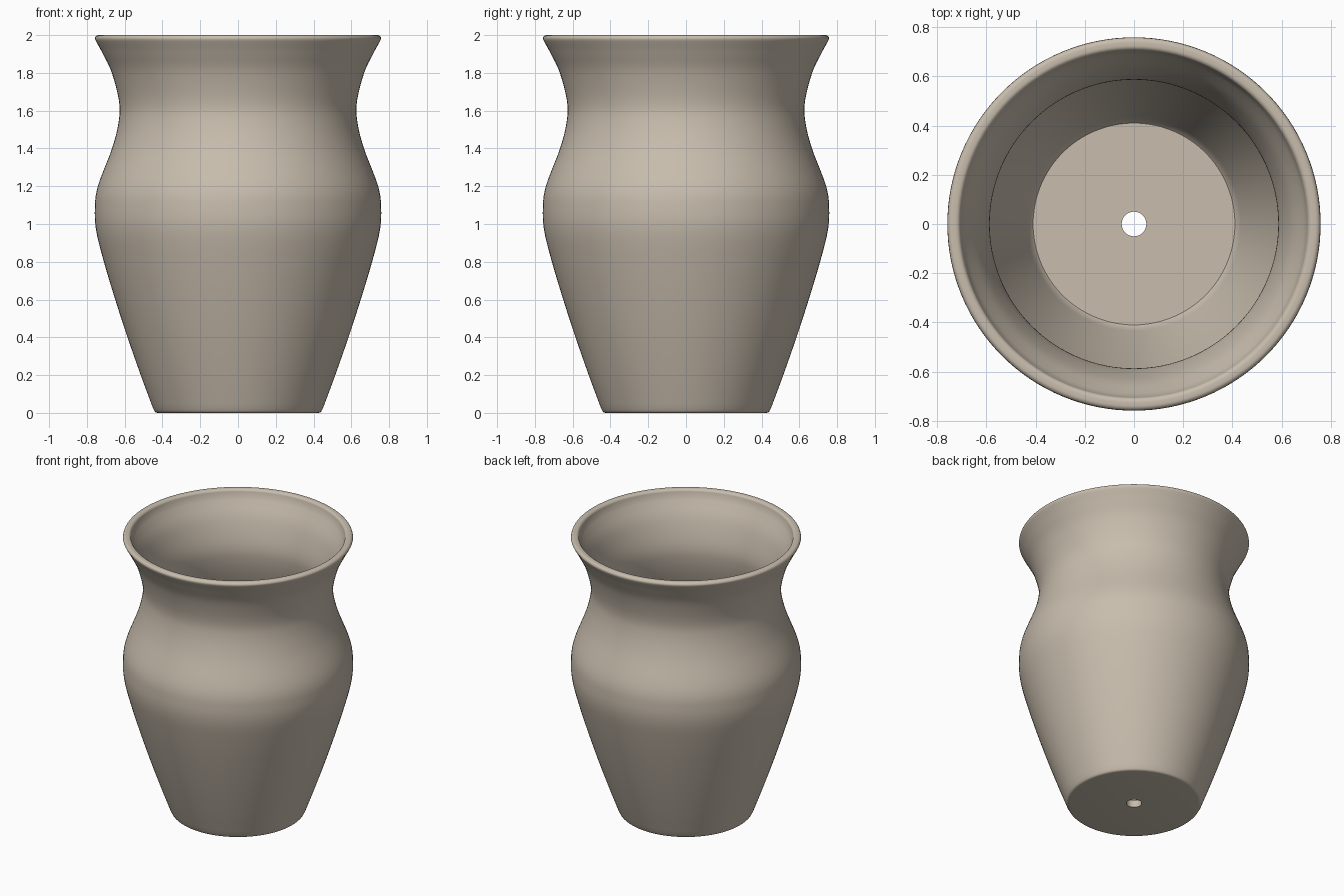
import bpy, bmesh, math
from mathutils import Vector

cube = bpy.data.objects.get("Cube")
if cube:
    bpy.data.objects.remove(cube, do_unlink=True)

SEGMENTS = 128
WALL = 0.04
FLOOR = 0.05
HOLE = 0.05

clay = bpy.data.materials.new("warm_stone_clay")
clay.use_nodes = True
colour = (0.58, 0.51, 0.42, 1)
clay.diffuse_color = colour
clay.node_tree.nodes["Principled BSDF"].inputs["Base Color"].default_value = colour


def smooth_curve(points, steps=6):
    """Catmull-Rom curve through the points."""
    pts = [Vector(p) for p in points]
    pts = [2 * pts[0] - pts[1]] + pts + [2 * pts[-1] - pts[-2]]
    out = []
    for a, b, c, d in zip(pts, pts[1:], pts[2:], pts[3:]):
        for i in range(steps):
            t = i / steps
            out.append(0.5 * (2 * b + (c - a) * t + (2 * a - 5 * b + 4 * c - d) * t**2
                              + (3 * b - a - 3 * c + d) * t**3))
    return out + [pts[-2]]


def arc(cx, cz, r, start, end, steps=6):
    angles = [math.radians(start + (end - start) * i / steps) for i in range(steps + 1)]
    return [Vector((cx + r * math.cos(a), cz + r * math.sin(a))) for a in angles]


# Outer wall: tapered foot, full shoulder, pinched neck, flared mouth
outer = smooth_curve([(0.45, 0.025), (0.515, 0.2), (0.585, 0.4), (0.65, 0.6), (0.71, 0.8),
                      (0.75, 0.96), (0.758, 1.08), (0.742, 1.2), (0.667, 1.4),
                      (0.632, 1.54), (0.63, 1.65), (0.668, 1.8), (0.715, 1.9), (0.752, 1.968)])

# Inner wall: the outer wall moved inwards along its normal
inner = []
for i, p in enumerate(outer):
    along = (outer[min(i + 1, len(outer) - 1)] - outer[max(i - 1, 0)]).normalized()
    q = p + WALL * Vector((-along.y, along.x))
    if FLOOR + 0.02 < q.y < 1.955:
        inner.append(q)
inner.reverse()

# Closed section: hole, underside, outer wall, rounded rim, inner wall, floor
section = [Vector((HOLE, FLOOR)), Vector((HOLE, 0))]
section += arc(0.425, 0.02, 0.02, -90, -20, 4)
section += outer
section += arc(0.738, 1.98, 0.02, 0, 90) + arc(0.725, 1.98, 0.02, 90, 180)
section += inner
section += [Vector((0.421, FLOOR + 0.012)), Vector((0.41, FLOOR))]

# Turn the section about the vertical axis
bm = bmesh.new()
rings = []
for s in range(SEGMENTS):
    a = 2 * math.pi * s / SEGMENTS
    rings.append([bm.verts.new((p.x * math.cos(a), p.x * math.sin(a), p.y)) for p in section])
for s in range(SEGMENTS):
    here, there = rings[s], rings[(s + 1) % SEGMENTS]
    for i in range(len(section)):
        j = (i + 1) % len(section)
        bm.faces.new((here[i], there[i], there[j], here[j]))
bmesh.ops.recalc_face_normals(bm, faces=bm.faces)
mesh = bpy.data.meshes.new("plant_pot")
bm.to_mesh(mesh)
bm.free()
mesh.materials.append(clay)

pot = bpy.data.objects.new("plant_pot", mesh)
bpy.context.scene.collection.objects.link(pot)
bpy.ops.object.select_all(action="DESELECT")
pot.select_set(True)
bpy.context.view_layer.objects.active = pot
bpy.ops.object.shade_smooth_by_angle(angle=math.radians(40))
